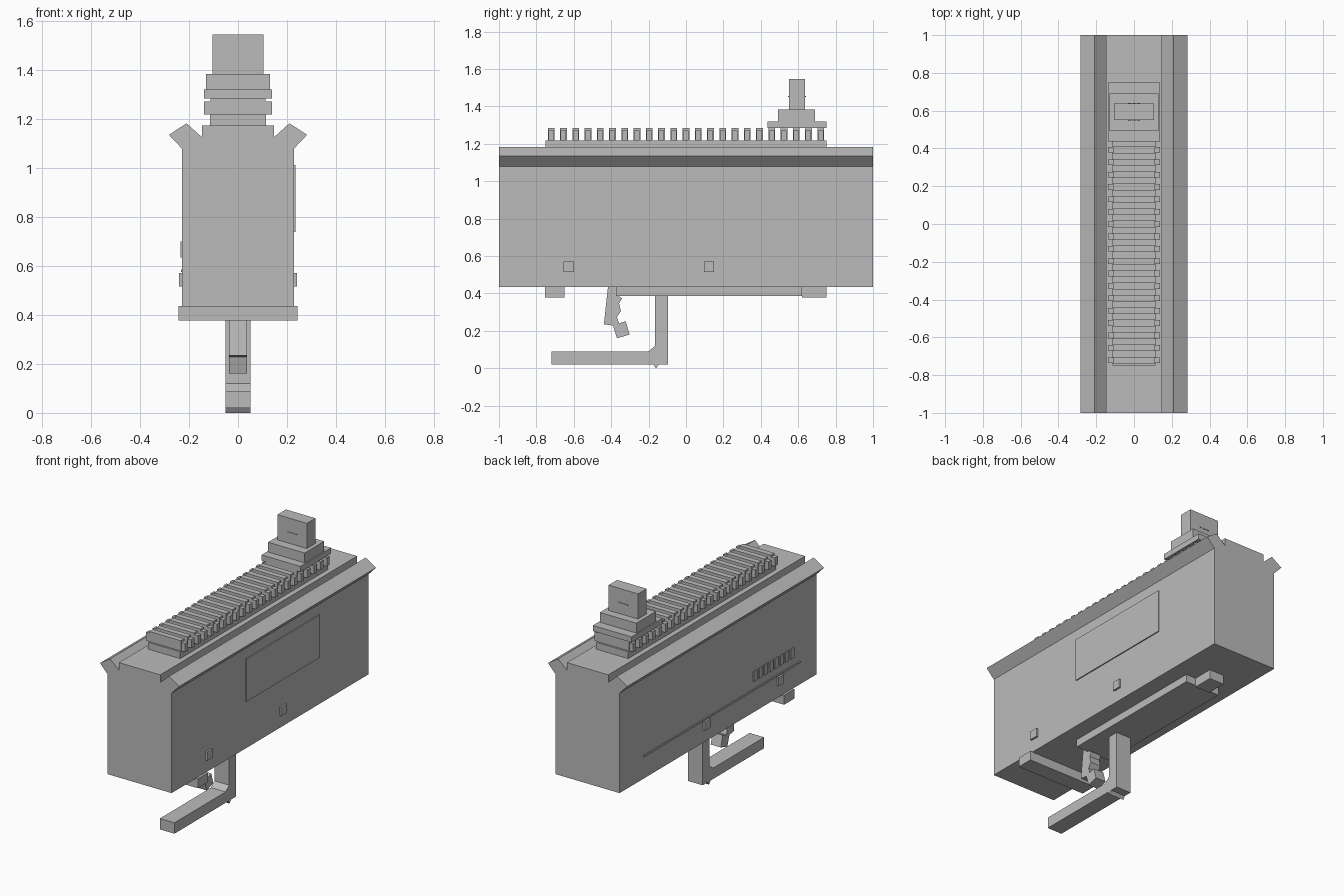
import bpy, bmesh

grey = bpy.data.materials.new("plain_grey")
grey.diffuse_color = (0.5, 0.5, 0.5, 1)


def finish(name, bm):
    bmesh.ops.recalc_face_normals(bm, faces=bm.faces)
    mesh = bpy.data.meshes.new(name)
    bm.to_mesh(mesh)
    bm.free()
    mesh.materials.append(grey)
    obj = bpy.data.objects.new(name, mesh)
    bpy.context.collection.objects.link(obj)
    return obj


def add_box(bm, x0, x1, y0, y1, z0, z1):
    verts = bmesh.ops.create_cube(bm, size=1)["verts"]
    for v in verts:
        v.co = (x1 if v.co.x > 0 else x0,
                y1 if v.co.y > 0 else y0,
                z1 if v.co.z > 0 else z0)


def boxes(name, items):
    bm = bmesh.new()
    for item in items:
        add_box(bm, *item)
    return finish(name, bm)


def extrude(name, points, axis, a, b):
    """Prism from a closed outline: (x, z) along y, or (y, z) along x."""
    bm = bmesh.new()
    place = (lambda p, d: (p[0], d, p[1])) if axis == "y" else (lambda p, d: (d, p[0], p[1]))
    low = [bm.verts.new(place(p, a)) for p in points]
    high = [bm.verts.new(place(p, b)) for p in points]
    bm.faces.new(low)
    bm.faces.new(high[::-1])
    n = len(points)
    for i in range(n):
        j = (i + 1) % n
        bm.faces.new((low[i], low[j], high[j], high[i]))
    return finish(name, bm)


# Main body with flared upper lips, mirrored half profile
half = [(0.228, 0.435), (0.228, 1.078), (0.282, 1.135), (0.21, 1.182),
        (0.147, 1.125), (0.147, 1.174)]
extrude("body", half + [(-x, z) for x, z in reversed(half)], "y", -1, 1)

# Top rail: base strip and 23 cross ribs
boxes("rail_base", [(-0.114, 0.114, -0.75, 0.75, 1.17, 1.218)])
ribs = []
for i in range(23):
    y = -0.721 + i * 0.0655
    ribs.append((-0.138, 0.138, y - 0.015, y + 0.015, 1.217, 1.272))
    ribs.append((-0.112, 0.112, y - 0.018, y + 0.018, 1.217, 1.284))
boxes("rail_ribs", ribs)

# Stepped sight near the back
boxes("sight_base", [(-0.138, 0.138, 0.437, 0.75, 1.284, 1.32)])
boxes("sight_step", [(-0.13, 0.13, 0.492, 0.69, 1.32, 1.383)])
boxes("sight_head", [(-0.105, 0.105, 0.55, 0.637, 1.383, 1.545)])
boxes("sight_marks", [(x - 0.008, x + 0.008, 0.546, 0.641, 1.45, 1.456)
                      for x in (-0.025, 0, 0.025)])

# Side details: right panel, left vents and groove strip, pins on both sides
boxes("right_panel", [(0.22, 0.235, -0.25, 0.5, 0.738, 1.012)])
boxes("left_vents", [(-0.235, -0.22, -0.748 + i * 0.0535 - 0.018,
                      -0.748 + i * 0.0535 + 0.018, 0.635, 0.70) for i in range(8)])
boxes("left_strip", [(-0.233, -0.22, -0.83, 0.755, 0.575, 0.586)])
boxes("side_pins", [(-0.24, 0.24, y - 0.028, y + 0.028, 0.515, 0.57)
                    for y in (-0.627, 0.123)])

# Underside: front bar, rear block, plate
boxes("front_bar", [(-0.243, 0.243, -0.755, -0.65, 0.377, 0.437)])
boxes("rear_block", [(-0.052, 0.052, 0.62, 0.75, 0.377, 0.437)])
boxes("bottom_plate", [(-0.122, 0.122, -0.375, 0.62, 0.387, 0.437)])

# Trigger lever with a stepped rear edge and a hooked tip
extrude("trigger", [(-0.417, 0.437), (-0.439, 0.235), (-0.39, 0.228), (-0.369, 0.16),
                    (-0.302, 0.18), (-0.322, 0.251), (-0.358, 0.24), (-0.369, 0.273),
                    (-0.348, 0.305), (-0.358, 0.348), (-0.342, 0.374), (-0.369, 0.39),
                    (-0.369, 0.437)], "x", -0.036, 0.036)

# L-shaped guard with a small nub at the corner
extrude("guard", [(-0.72, 0.02), (-0.72, 0.09), (-0.20, 0.09), (-0.165, 0.12),
                  (-0.165, 0.39), (-0.095, 0.39), (-0.095, 0.02), (-0.145, 0.02),
                  (-0.16, 0.0), (-0.175, 0.02)], "x", -0.052, 0.052)
